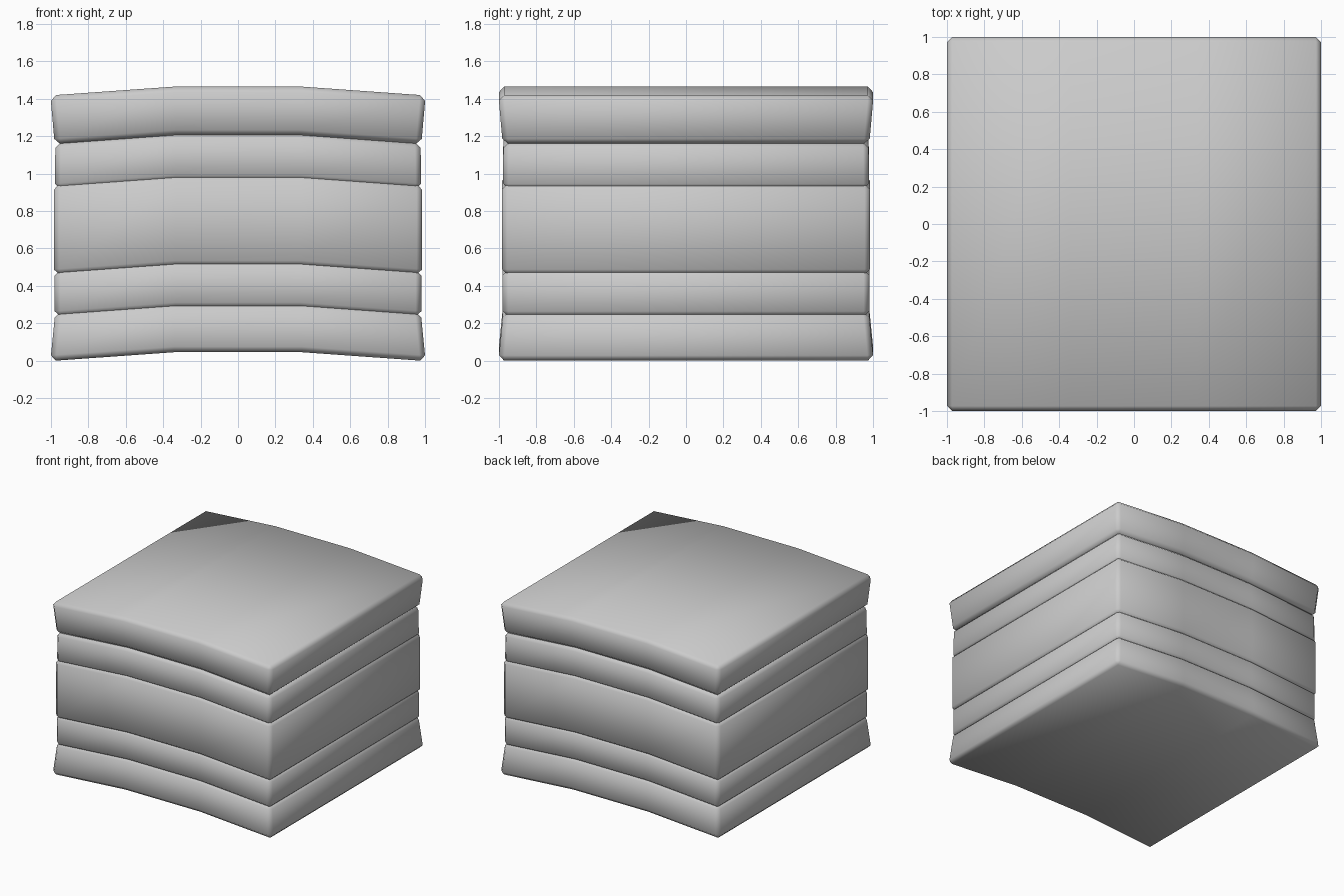
import bpy, bmesh, math

if "Cube" in bpy.data.objects:
    bpy.data.objects.remove(bpy.data.objects["Cube"])

BEVEL = 0.03
XF = (-1.0, -0.34, 0.34, 1.0)   # bend columns as fractions of the width
LIFT = 0.045                    # height gained by the middle of each slab


def slab(name, z0, z1, bottom, top):
    """Bevelled, tapered slab arched along x."""
    bm = bmesh.new()

    def ring(half, z, side):
        return [bm.verts.new((f * half, side * half,
                              z + (LIFT if abs(f) < 0.9 else -0.002)))
                for f in XF]

    bf, bb = ring(bottom, z0, -1), ring(bottom, z0, 1)
    tf, tb = ring(top, z1, -1), ring(top, z1, 1)
    loop = [bf, tf, tb, bb]
    for a, b in zip(loop, loop[1:] + loop[:1]):
        for i in range(3):
            bm.faces.new((a[i], a[i + 1], b[i + 1], b[i]))
    for i in (0, 3):
        bm.faces.new([r[i] for r in loop])
    bmesh.ops.recalc_face_normals(bm, faces=bm.faces[:])
    sharp = [e for e in bm.edges if e.calc_face_angle() > math.radians(30)]
    bmesh.ops.bevel(bm, geom=sharp, offset=BEVEL, offset_type='OFFSET',
                    segments=1, profile=0.5, affect='EDGES')
    mesh = bpy.data.meshes.new(name)
    bm.to_mesh(mesh)
    bm.free()
    obj = bpy.data.objects.new(name, mesh)
    bpy.context.collection.objects.link(obj)
    bpy.ops.object.select_all(action='DESELECT')
    obj.select_set(True)
    bpy.context.view_layer.objects.active = obj
    bpy.ops.object.shade_smooth_by_angle(angle=math.radians(60))


# Stack of slabs: bottom z, top z, half width at bottom, half width at top
slab("base_slab", 0.0, 0.262, 1.003, 0.977)
slab("lower_band", 0.236, 0.487, 0.98, 0.98)
slab("middle_block", 0.46, 0.945, 0.985, 0.985)
slab("upper_band", 0.918, 1.168, 0.98, 0.976)
slab("cap_slab", 1.158, 1.42, 0.98, 1.003)
